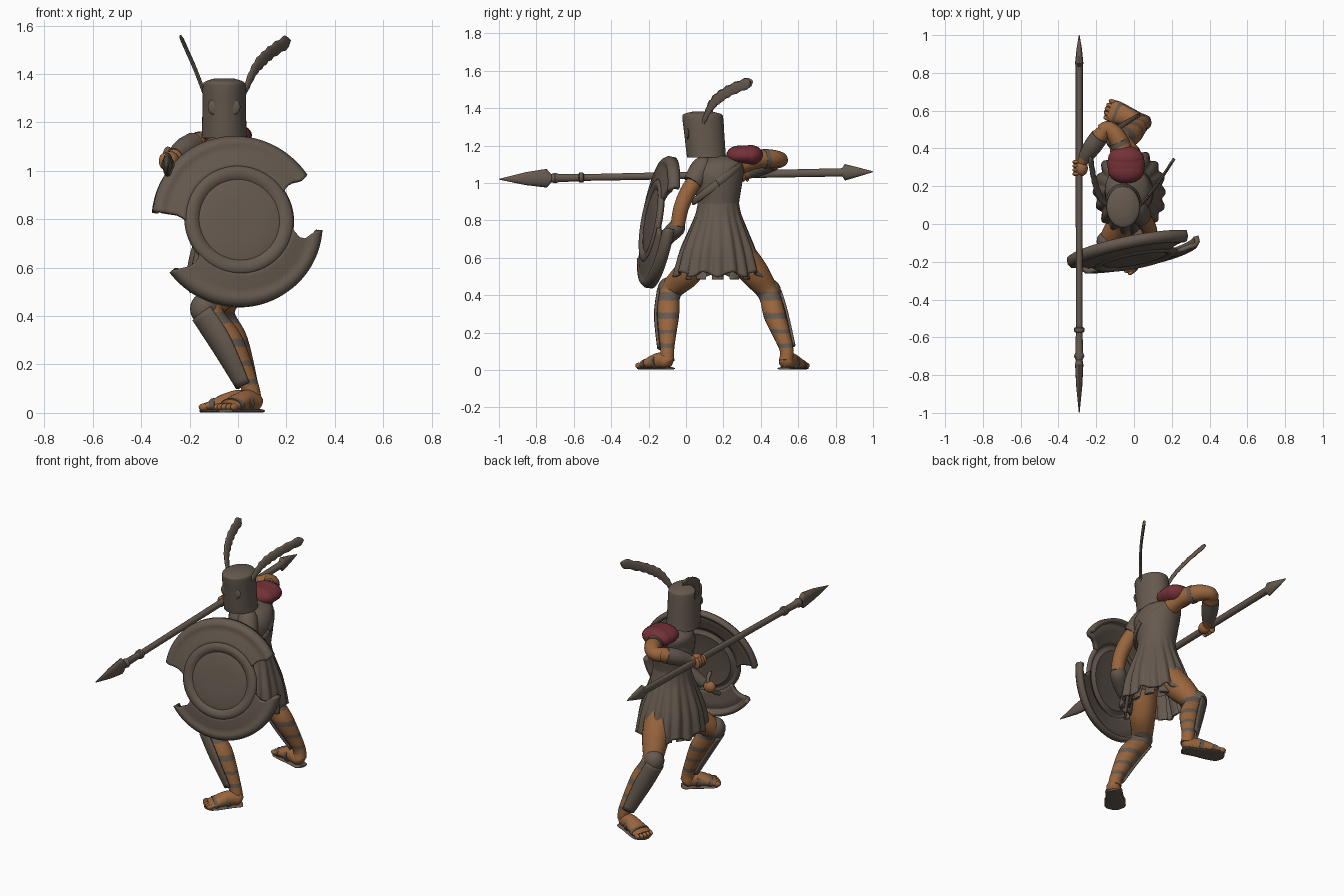
import bpy, bmesh, math
from mathutils import Vector, Matrix

if "Cube" in bpy.data.objects:
    bpy.data.objects.remove(bpy.data.objects["Cube"])

def material(name, c):
    m = bpy.data.materials.new(name)
    m.diffuse_color = (*c, 1)
    m.use_nodes = True
    m.node_tree.nodes["Principled BSDF"].inputs["Base Color"].default_value = m.diffuse_color
    return m

METAL = material("dull bronze", (0.130, 0.101, 0.078))
SKIN = material("skin", (0.315, 0.130, 0.047))
RED = material("red cloth", (0.175, 0.031, 0.039))

def finish(name, bm, mats, angle=45, thick=0, rule=None):
    bmesh.ops.recalc_face_normals(bm, faces=bm.faces)
    if rule:
        for f in bm.faces:
            f.material_index = rule(f.calc_center_median())
    me = bpy.data.meshes.new(name)
    bm.to_mesh(me)
    bm.free()
    ob = bpy.data.objects.new(name, me)
    bpy.context.collection.objects.link(ob)
    for m in mats if isinstance(mats, list) else [mats]:
        me.materials.append(m)
    if thick:
        s = ob.modifiers.new("thickness", 'SOLIDIFY')
        s.thickness, s.offset = thick, 0
    bpy.ops.object.select_all(action='DESELECT')
    bpy.context.view_layer.objects.active = ob
    ob.select_set(True)
    bpy.ops.object.shade_smooth_by_angle(angle=math.radians(angle))
    return ob

def spline(pts, sub):
    """Catmull-Rom through stations of any dimension."""
    out = []
    for i in range(len(pts) - 1):
        a, b, c, d = (pts[max(0, min(len(pts) - 1, i + k))] for k in (-1, 0, 1, 2))
        for s in range(sub):
            t = s / sub
            out.append([0.5 * (2*q + (r - p)*t + (2*p - 5*q + 4*r - s2)*t*t + (3*q - p - 3*r + s2)*t**3)
                        for p, q, r, s2 in zip(a, b, c, d)])
    return out + [list(pts[-1])]

def loft(name, pts, mats, ref=(0, 0, 1), n=24, sub=5, arc=None, flat=False, wave=None, **kw):
    """Elliptic rings along stations (x, y, z, side radius, ref-side radius)."""
    pts = [p if len(p) == 5 else (*p, p[3]) for p in pts]
    P = spline(pts, sub)
    bm, rings, ref = bmesh.new(), [], Vector(ref)
    for i, p in enumerate(P):
        t = Vector(P[min(i + 1, len(P) - 1)][:3]) - Vector(P[max(i - 1, 0)][:3])
        t = Vector((0, 0, 1)) if flat else t.normalized()
        side = t.cross(ref).normalized()
        w = side.cross(t)
        a0, a1 = arc or (0, 2 * math.pi)
        ring = []
        for k in range(n + (1 if arc else 0)):
            a = a0 + (a1 - a0) * k / n
            s, dz = wave(a, i / (len(P) - 1)) if wave else (1, 0)
            q = Vector(p[:3]) + (side * p[3] * math.cos(a) + w * p[4] * math.sin(a)) * s
            ring.append(bm.verts.new((q.x, q.y, max(q.z + dz, 0.002))))
        rings.append(ring)
    for r, s in zip(rings, rings[1:]):
        for k in range(len(r) - (1 if arc else 0)):
            j = (k + 1) % len(r)
            bm.faces.new((r[k], r[j], s[j], s[k]))
    if not arc and not wave:
        bm.faces.new(rings[0])
        bm.faces.new(rings[-1])
    return finish(name, bm, mats, **kw)

def ball(name, loc, rad, mat, rot=0):
    bm = bmesh.new()
    M = Matrix.Translation(loc) @ Matrix.Rotation(rot, 4, 'Z') @ Matrix.Diagonal((*rad, 1))
    bmesh.ops.create_uvsphere(bm, u_segments=20, v_segments=12, radius=1, matrix=M)
    return finish(name, bm, mat)

# --- legs: skin with strap bands, open greaves, knee cups, sandals
def bands(c):
    return int(any(abs(c.z - z) < w for z, w in ((.13, .012), (.205, .011), (.29, .016), (.395, .024))))

def leg(tag, st, heel, toe, face):
    h, t = Vector((*heel, 0)), Vector((*toe, 0))
    d = (t - h).normalized()
    g = Vector((*face, 0)).normalized()
    side = Vector((-d.y, d.x, 0))
    loft(tag + "_leg", st, [SKIN, METAL], ref=g, sub=32, rule=bands)
    shin = [(*(Vector(p[:3]) + g * 0.012), p[3] * 1.08) for p in st[2:5]]
    loft(tag + "_greave", shin, METAL, ref=g, n=14, arc=(0.35, math.pi - 0.35), thick=0.014)
    ball(tag + "_knee_cup", Vector(st[2][:3]) + g * 0.022 + Vector((0, 0, 0.01)), (0.06, 0.06, 0.066), METAL)
    at = lambda f, z, rx, rz: (*h.lerp(t, f).xy, z, rx, rz)
    prof = [(0, .035, .018, .02), (.08, .042, .038, .036), (.3, .05, .042, .045), (.55, .044, .05, .038),
            (.8, .03, .058, .024), (.93, .026, .054, .016)]
    loft(tag + "_foot", [at(*p) for p in prof], SKIN)
    loft(tag + "_sole", [at(f, .008, r, .008) for f, r in
         ((-.03, .015), (.03, .042), (.3, .047), (.7, .06), (.92, .056), (1.03, .02))], METAL)
    for f, z, rx, rz in ((.42, .044, .05, .046), (.74, .034, .06, .031)):
        loft(tag + "_sandal_strap", [at(f - .05, z, rx, rz), at(f + .05, z - .004, rx, rz)], METAL)
    for k in range(5):
        p = h.lerp(t, 0.96 - 0.02 * abs(k - 1.5)) + side * (k - 2) * 0.023
        ball(tag + "_toe", (p.x, p.y, .024), (.022, .0125, .015), SKIN, math.atan2(d.y, d.x))

leg("front", [(-.005, .09, .64, .075), (-.055, .01, .52, .075), (-.12, -.08, .42, .058), (-.035, -.095, .29, .058),
              (.045, -.1, .12, .038), (.06, -.1, .05, .038)], (.085, -.085), (-.06, -.235), (-.8, -.55))
leg("rear", [(-.01, .27, .64, .085), (-.045, .365, .52, .078), (-.07, .44, .41, .057), (-.015, .475, .29, .058),
             (.045, .535, .12, .038), (.055, .535, .05, .038)], (.075, .525), (-.145, .61), (-.93, .36))

# --- torso, neck, chest strap
loft("torso", [(-.02, .17, .74, .115, .13), (-.022, .173, .87, .105, .11), (-.024, .17, .97, .118, .126),
               (-.028, .17, 1.05, .125, .138), (-.04, .185, 1.11, .108, .128), (-.05, .17, 1.145, .055, .08)],
     METAL, ref=(0, 1, 0), flat=True, n=32)
loft("neck", [(-.045, .15, 1.1, .055), (-.055, .11, 1.22, .055)], METAL, ref=(0, 1, 0))
strap = []
for k in range(25):
    a = 2 * math.pi * k / 24
    strap.append((-.026 + .12 * math.cos(a), .17 + .13 * math.sin(a), 1.0 + .1 * math.sin(a), .01, .02))
loft("chest_strap", strap, METAL, sub=1, n=10)

# --- pleated skirt flowing from the waist, with an inner layer of hanging strips
def pleats(a, t):
    return 1 + 0.055 * t * math.cos(18 * a) + 0.02 * t * math.cos(7 * a), 0.014 * t * math.cos(9 * a)

skirt = [(-.022, .173, .91, .096, .102), (-.022, .173, .83, .11, .117), (-.022, .172, .74, .136, .152),
         (-.022, .17, .63, .165, .195), (-.022, .17, .51, .178, .225)]
loft("skirt", skirt, METAL, ref=(0, 1, 0), flat=True, n=144, wave=pleats, thick=0.012)
for k in range(12):
    a = 2 * math.pi * k / 12
    c, s = math.cos(a), math.sin(a)
    loft("skirt_strip", [(-.022 + .11 * c, .17 + .14 * s, .62, .03, .008), (-.022 + .145 * c, .17 + .18 * s, .485, .03, .008)],
         METAL, ref=(c, s, 0), n=10, sub=2)

# --- helmet with faint visor grilles
loft("helmet", [(-.057, .11, 1.135, .094, .104), (-.057, .106, 1.17, .092, .105), (-.057, .098, 1.26, .09, .107),
                (-.057, .09, 1.345, .089, .109), (-.057, .088, 1.368, .08, .1), (-.057, .088, 1.382, .04, .05)],
     METAL, ref=(0, 1, 0), flat=True, n=40)
for x in (-.095, -.02):
    ball("visor_eye", (x, .01, 1.265), (.03, .01, .034), METAL)

# --- ragged feathers
def feather(name, path, ref):
    P = spline(path, 6)
    m = len(P) - 1
    st = []
    for i, p in enumerate(P):
        r = (.011 + .019 * min(1, 2.2 * i / m)) * (.85 if i % 2 else 1.05)
        st.append((*p, .008, .006 if i == m else r))
    loft(name, st, METAL, ref=ref, n=12, sub=2)

feather("feather_left", [(-.135, .1, 1.31), (-.177, .14, 1.42), (-.21, .23, 1.495), (-.232, .355, 1.545)], (0, 1, 0))
feather("feather_right", [(.025, .09, 1.32), (.07, .14, 1.42), (.13, .22, 1.485), (.212, .345, 1.54)], (0, 0, 1))

# --- spear: two leaf blades and turned collars
spear = [(-1, .002, .002), (-.86, .016, .034), (-.745, .022, .05), (-.72, .018, .022), (-.7, .028, .028),
         (-.68, .02, .022), (-.575, .018, .02), (-.57, .027, .027), (-.55, .027, .027), (-.545, .018, .018),
         (.835, .019, .022), (.85, .022, .044), (.93, .014, .022), (1, .002, .002)]
loft("spear", [(-.29, y, 1.04 + .02 * y, a, b) for y, a, b in spear], METAL, sub=1, n=16, angle=35)

# --- spear arm with red shoulder guard
loft("spear_upper_arm", [(-.03, .29, 1.1, .055), (-.05, .37, 1.125, .05), (-.09, .46, 1.13, .048), (-.135, .505, 1.125, .04),
                         (-.165, .49, 1.12, .042)], SKIN)
loft("spear_forearm", [(-.135, .505, 1.125, .035), (-.185, .46, 1.11, .044), (-.235, .385, 1.075, .04), (-.28, .32, 1.045, .027)], SKIN)
loft("spear_bracer", [(-.182, .463, 1.112, .048), (-.22, .41, 1.09, .048), (-.26, .35, 1.06, .037)], METAL)
loft("arm_band", [(-.07, .415, 1.128, .053), (-.08, .437, 1.13, .053)], METAL)
ball("spear_palm", (-.28, .295, 1.045), (.036, .042, .036), SKIN)
for k in range(4):
    ball("spear_finger", (-.305, .265 + .021 * k, 1.04), (.022, .012, .034), SKIN)
for y, rx, ry, rz in ((.315, .1, .1, .054), (.285, .097, .07, .053), (.345, .096, .068, .056)):
    ball("shoulder_guard", (-.042, y, 1.147), (rx, ry, rz), RED)

# --- shield arm, its shoulder covered by the armour
loft("shield_upper_arm", [(.025, .07, 1.03, .04), (.055, .02, .97, .043), (.08, -.025, .87, .041), (.085, -.045, .77, .038)], SKIN)
loft("shield_bracer", [(.1, -.035, .785, .03), (.075, -.05, .76, .046), (.02, -.09, .72, .043), (-.04, -.12, .675, .032)], METAL)
ball("shield_hand", (-.07, -.135, .655), (.038, .03, .036), SKIN)
loft("shield_shoulder", [(-.01, .12, 1.1, .04), (.005, .09, 1.085, .058), (.03, .055, 1.03, .058), (.042, .035, 1.0, .052)],
     METAL, ref=(1, 0, 0))

# --- shield: domed centre with raised ring, and two hooked crescents as the rim
def sheet(bm, rows, closed):
    rings = [[bm.verts.new((r * math.cos(a), -d, r * math.sin(a))) for a in angs] for r, d, angs in rows]
    for p, q in zip(rings, rings[1:]):
        for k in range(len(p) - (0 if closed else 1)):
            j = (k + 1) % len(p)
            bm.faces.new((p[k], p[j], q[j], q[k]))
    return rings

disc = [(.03, .008), (.09, .007), (.15, .004), (.172, .0), (.186, .01), (.2, .014), (.212, .01), (.222, .0)]
# rim: radius, depth, then start and end angles of the upper and the lower crescent
rim = [(.214, .004, 31, 184, -143, -6), (.235, .001, 33, 178, -138, -12), (.26, -.004, 34.5, 175, -137, -16),
       (.285, -.009, 34, 174.5, -138, -15.5), (.31, -.014, 32, 174, -140, -11), (.32, -.01, 31.5, 174, -141, -9),
       (.334, -.012, 32, 173.5, -143, -7), (.345, -.026, 33, 173.5, -144, -6), (.343, -.055, 33, 173.5, -144, -6)]
bm = bmesh.new()
inner = sheet(bm, [(r, d, [2 * math.pi * k / 96 for k in range(96)]) for r, d in disc], True)[0]
bm.faces.new(inner)
for i in (2, 4):
    sheet(bm, [(p[0], p[1], [math.radians(p[i] + (p[i + 1] - p[i]) * k / 60) for k in range(61)]) for p in rim], False)
bmesh.ops.transform(bm, verts=bm.verts, matrix=Matrix.Translation((.003, -.176, .796)) @
                    Matrix.Rotation(math.radians(11), 4, 'Z') @ Matrix.Rotation(math.radians(-10), 4, 'X'))
finish("shield", bm, METAL, thick=0.026)
loft("shield_grip", [(-.1, -.19, .6, .012), (-.09, -.14, .63, .012), (-.06, -.13, .69, .012), (-.05, -.17, .73, .012)], METAL, ref=(1, 0, 0), n=10)
